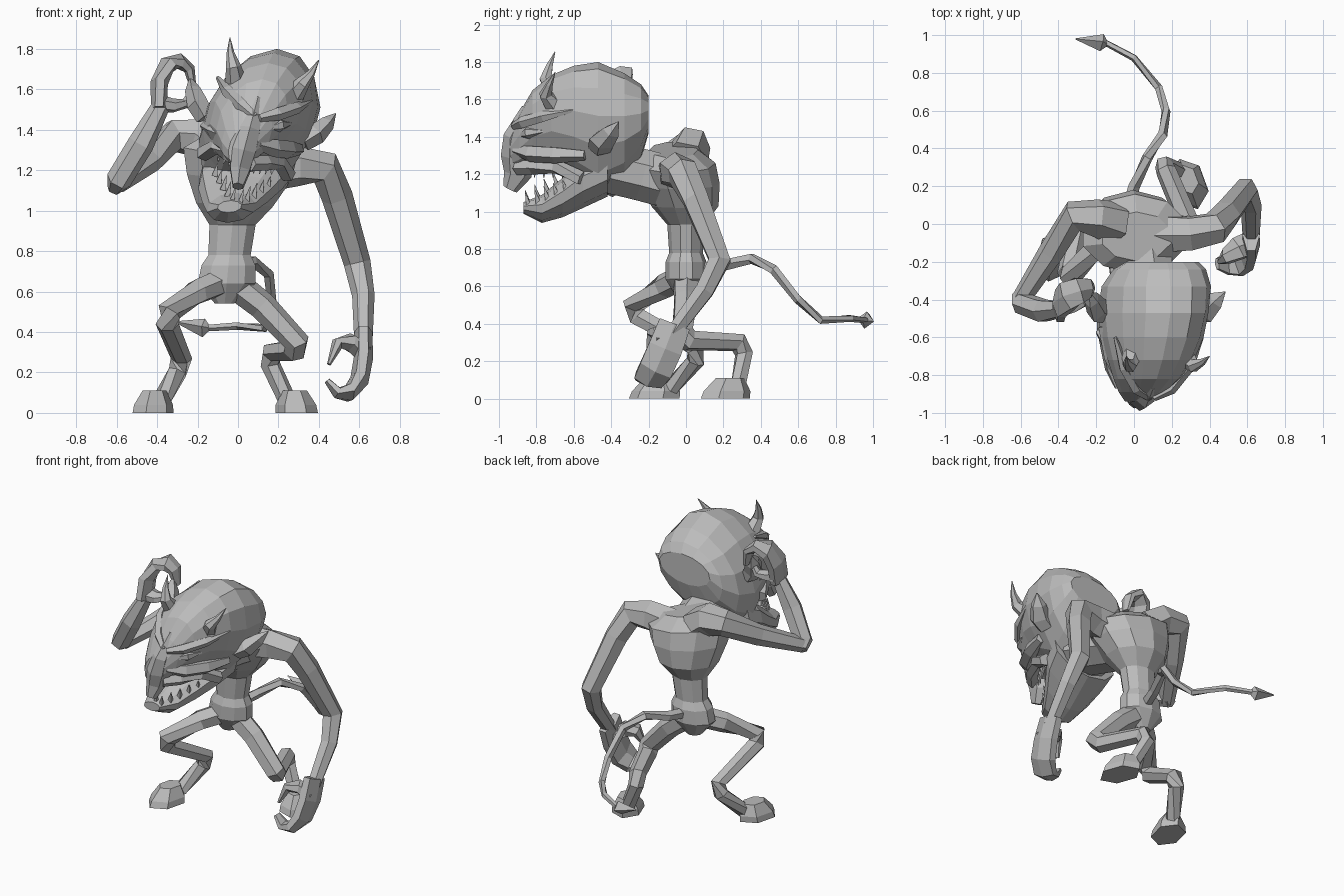
import bpy, bmesh, math
from mathutils import Vector

cube = bpy.data.objects.get("Cube")
if cube:
    bpy.data.objects.remove(cube, do_unlink=True)

skin = bpy.data.materials.new("grey_skin")
skin.use_nodes = True
GREY = (.5, .5, .5, 1)
skin.diffuse_color = GREY
skin.node_tree.nodes["Principled BSDF"].inputs["Base Color"].default_value = GREY


def skin_rings(name, rings):
    """Bridge equal-sized rings of points into a closed, flat-faced shell."""
    bm = bmesh.new()
    loops = [[bm.verts.new(point) for point in ring] for ring in rings]
    count = len(loops[0])
    for lower, upper in zip(loops, loops[1:]):
        for i in range(count):
            j = (i + 1) % count
            bm.faces.new((lower[i], lower[j], upper[j], upper[i]))
    bm.faces.new(loops[0][::-1])
    bm.faces.new(loops[-1])
    bmesh.ops.recalc_face_normals(bm, faces=bm.faces)
    mesh = bpy.data.meshes.new(name)
    bm.to_mesh(mesh)
    bm.free()
    mesh.materials.append(skin)
    obj = bpy.data.objects.new(name, mesh)
    bpy.context.scene.collection.objects.link(obj)


def circle(sides):
    """Cosine and sine of evenly spaced angles, with a flat side facing along x."""
    angles = [math.tau * (k + .5) / sides for k in range(sides)]
    return [(math.cos(a), math.sin(a)) for a in angles]


def tube(name, path, start, end, swell=0, sides=6, up=(0, 1, .1), wide=1):
    """Tapered limb along a path, widened along the up direction."""
    points = [Vector(p) for p in path]
    last = len(points) - 1
    rings = []
    for i, centre in enumerate(points):
        before = centre - points[max(i - 1, 0)]
        after = points[min(i + 1, last)] - centre
        tangent = (before.normalized() + after.normalized()).normalized()
        side = Vector(up)
        side = (side - tangent * side.dot(tangent)).normalized()
        other = tangent.cross(side)
        f = i / last
        radius = start + (end - start) * f + swell * math.sin(math.pi * f)
        rings.append([centre + side * c * radius * wide + other * s * radius
                      for c, s in circle(sides)])
    skin_rings(name, rings)


def lean(height):
    """Sideways shift of the tilted head at a given height."""
    return (height - 1.4) / 4


def head_loft(name, stations, sides):
    """Rings along y from (y, bottom, top, half width), following the head's tilt."""
    rings = []
    for y, bottom, top, width in stations:
        middle, half = (bottom + top) / 2, (top - bottom) / 2
        centre = .14 + y / 10
        rings.append([(centre + c * width + lean(middle + s * half), y, middle + s * half)
                      for c, s in circle(sides)])
    skin_rings(name, rings)


def torso_ring(z, width, depth):
    """Level ring at the waist, sloping up to the right towards the shoulders."""
    slope = max(0, z - .95) * .6
    centre = z / 10 - .12
    forward = max(0, z - 1) * -.2
    return [(centre + width * c, forward + depth * s, z - slope * width * c)
            for c, s in circle(10)]


# Torso: pelvis, waist, ribcage and shoulders
torso = [(.54, .05, .05), (.64, .15, .11), (.73, .14, .11), (.78, .11, .09),
         (.93, .12, .1), (1.03, .2, .18), (1.15, .26, .21), (1.26, .29, .21), (1.33, .19, .13)]
skin_rings("torso", [torso_ring(*station) for station in torso])
tube("neck", [(.02, -.1, 1.16), (.04, -.25, 1.2), (.07, -.42, 1.24)], .15, .15,
     sides=8, up=(1, 0, 0), wide=1.2)

# Arms: one hanging, one raised beside the head
tube("left_arm", [(.12, -.05, 1.2), (.3, -.05, 1.22), (.43, -.02, 1.21), (.49, .05, 1.07),
                  (.59, .18, .74), (.62, .1, .58), (.62, -.07, .35)], .11, .045)
tube("right_arm", [(-.1, 0, 1.28), (-.2, .03, 1.36), (-.32, .04, 1.37), (-.44, -.15, 1.25),
                   (-.6, -.4, 1.13)], .12, .05, up=(0, .2, 1))
tube("right_forearm", [(-.61, -.37, 1.11), (-.59, -.42, 1.15), (-.48, -.46, 1.33),
                       (-.38, -.45, 1.52)], .04, .045, swell=.025)

# Hands: broad curled fingers and an opposing thumb
palm = (0, 1, -.25)
tube("left_fingers", [(.62, -.06, .4), (.62, -.11, .27), (.6, -.16, .16), (.55, -.2, .1),
                      (.49, -.21, .1), (.44, -.21, .16)], .045, .015, swell=.015, up=palm, wide=2.2)
tube("left_thumb", [(.62, -.1, .3), (.55, -.13, .35), (.49, -.17, .34), (.45, -.2, .24)],
     .05, .01, swell=.01, up=palm, wide=1.5)
tube("right_fingers", [(-.39, -.45, 1.5), (-.39, -.42, 1.63), (-.35, -.38, 1.72), (-.29, -.35, 1.74),
                       (-.24, -.34, 1.7), (-.22, -.34, 1.6)], .04, .015, swell=.015, wide=2)
tube("right_thumb", [(-.39, -.43, 1.53), (-.32, -.42, 1.52), (-.26, -.4, 1.53), (-.23, -.4, 1.58)],
     .045, .015, wide=1.5)

# Legs: knee forward, then bent back at the hock
tube("right_leg", [(-.05, 0, .66), (-.2, -.12, .6), (-.34, -.28, .5), (-.35, -.26, .44),
                   (-.28, .05, .27), (-.3, .05, .2), (-.38, -.08, .06)], .07, .045, up=(0, .4, 1))
tube("left_leg", [(-.02, 0, .64), (.12, 0, .53), (.29, -.02, .35), (.28, .02, .31),
                  (.17, .28, .3), (.16, .31, .24), (.24, .28, .07)], .075, .045, up=(1, 1, 1))


def foot(name, x, y, turn):
    """Six-sided block foot, narrowing up to an ankle set towards the heel."""
    rings = []
    for z, size in ((0, 1), (.04, .95), (.11, .58)):
        ring = []
        for c, s in circle(6):
            across, along = c * size * .1, s * size * .14 + z / 4
            ring.append((x + across * math.cos(turn) - along * math.sin(turn),
                         y + across * math.sin(turn) + along * math.cos(turn), z))
        rings.append(ring)
    skin_rings(name, rings)


foot("right_foot", -.42, -.17, -.25)
foot("left_foot", .29, .21, .35)

# Tail with a flat barbed tip
tube("tail", [(-.04, .06, .69), (0, .2, .71), (.07, .35, .75), (.15, .47, .69), (.17, .6, .53),
              (.13, .72, .42), (0, .88, .43), (-.15, .96, .42)], .035, .017, sides=5)
tube("tail_barb", [(-.14, .95, .42), (-.17, .96, .42), (-.31, .98, .45)],
     .01, .003, swell=.04, sides=4, up=(0, .6, -.8))

# Skull, lower jaw and drooping nose
head_loft("skull", [(-.2, 1.42, 1.62, .19), (-.24, 1.28, 1.68, .24), (-.33, 1.15, 1.74, .28),
                    (-.47, 1.06, 1.8, .28), (-.6, 1.16, 1.78, .26), (-.72, 1.24, 1.73, .22),
                    (-.82, 1.24, 1.65, .17), (-.89, 1.22, 1.53, .12), (-.94, 1.22, 1.42, .07)], 14)
head_loft("lower_jaw", [(-.42, 1.08, 1.34, .24), (-.55, 1.02, 1.28, .22), (-.66, .97, 1.18, .17),
                        (-.77, .94, 1.09, .12), (-.87, .99, 1.05, .06)], 10)
tube("nose", [(.1, -.84, 1.55), (.06, -.9, 1.4), (.03, -.9, 1.3), (.01, -.9, 1.2),
              (0, -.94, 1.12)], .04, .04, swell=.05, up=(1, 0, 0), wide=.75)


def face_pair(name, path, start, end, **shape):
    """Mirrored parts from (spread, y, height) over the head's leaning middle plane."""
    for side, label in ((1, "left"), (-1, "right")):
        points = [(.08 + side * spread + lean(height), y, height - side * spread / 4)
                  for spread, y, height in path]
        tube(label + "_" + name, points, start, end, **shape)


# Mirrored face parts
face_pair("brow", [(.01, -.92, 1.46), (.09, -.87, 1.5), (.17, -.76, 1.55), (.23, -.6, 1.6)],
          .02, .01, swell=.02, sides=5)
face_pair("eye", [(.06, -.89, 1.42), (.11, -.84, 1.45), (.16, -.76, 1.47)], .01, .01, swell=.025)
face_pair("cheek", [(.03, -.91, 1.34), (.11, -.83, 1.34), (.18, -.7, 1.35), (.23, -.54, 1.36)],
          .03, .03, swell=.02, sides=5)
face_pair("lip", [(.02, -.9, 1.24), (.09, -.82, 1.26), (.15, -.7, 1.28), (.21, -.56, 1.23)],
          .04, .04, sides=5)
face_pair("horn", [(.14, -.7, 1.6), (.17, -.75, 1.67), (.2, -.73, 1.73), (.22, -.7, 1.8)],
          .055, .002)
face_pair("ear", [(.24, -.46, 1.4), (.29, -.45, 1.45), (.33, -.4, 1.51), (.36, -.36, 1.57)],
          .05, .003, swell=.025, sides=5, wide=1.3)

# Teeth along both jaws
TEETH = 5
for i in range(TEETH):
    f = i / (TEETH - 1)
    y, spread = f / 5 - .86, .02 + f / 9
    face_pair(f"upper_tooth_{i + 1}", [(spread, y, 1.25), (spread, y, 1.19 + f / 50)],
              .018, .002, sides=4)
    face_pair(f"lower_tooth_{i + 1}", [(spread, y + .02, 1.03 + f / 9), (spread, y, 1.11 + f / 11)],
              .02, .002, sides=4)
